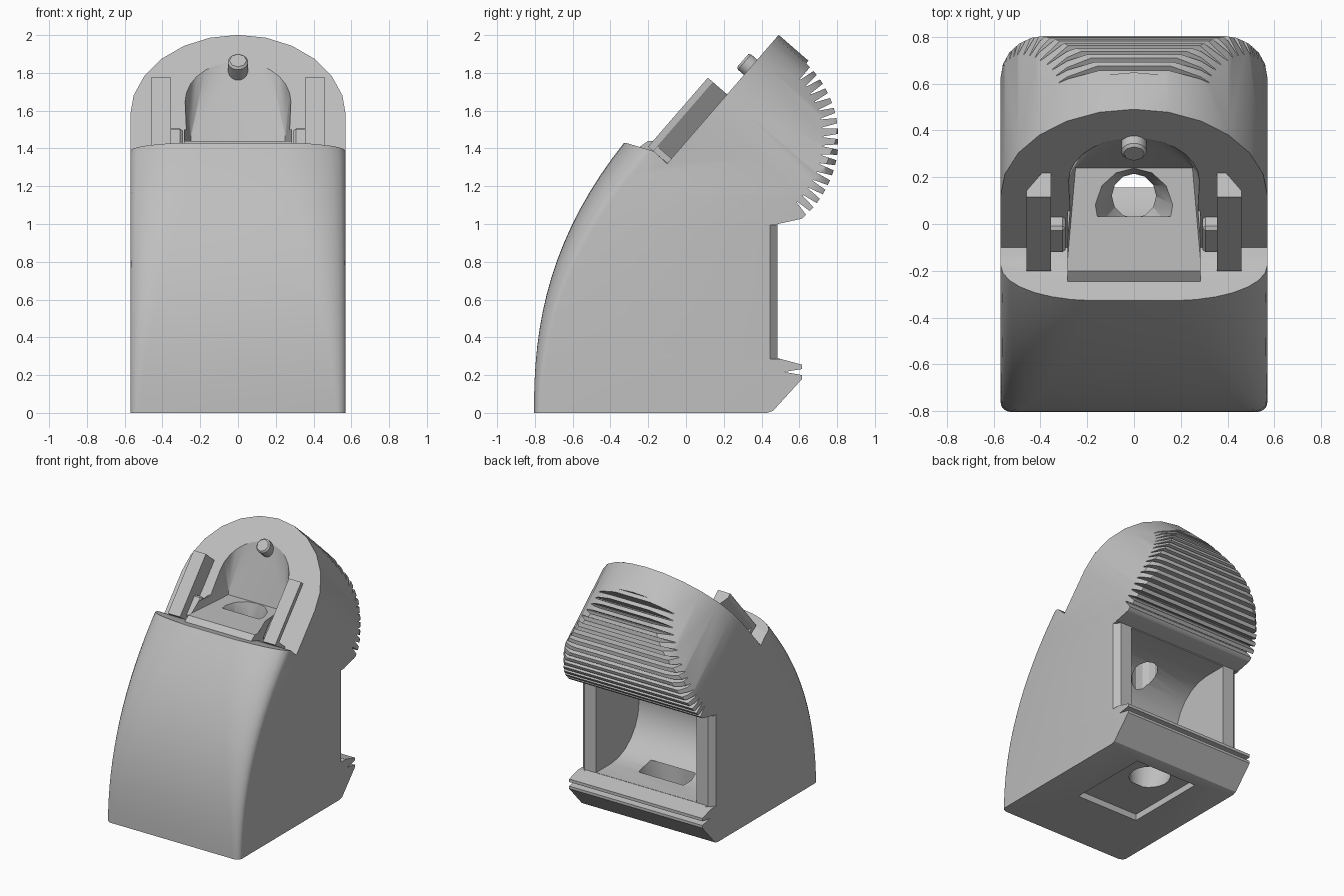
import bpy, bmesh
from math import sin, cos, pi, radians
from mathutils import Matrix, Vector

if "Cube" in bpy.data.objects:
    bpy.data.objects.remove(bpy.data.objects["Cube"])

grey = bpy.data.materials.new("plain grey")
grey.use_nodes = True
COLOUR = (0.52, 0.52, 0.52, 1)
grey.diffuse_color = COLOUR
grey.node_tree.nodes["Principled BSDF"].inputs["Base Color"].default_value = COLOUR

# Frames: side profiles run along x; the sloped frame lies on the tilted face;
# the rail frame runs cross-sections up that face
SIDE = Matrix(((0, 0, 1, 0), (1, 0, 0, 0), (0, 1, 0, 0), (0, 0, 0, 1)))
UP, OUT = Vector((0, 0.655, 0.755)), Vector((0, -0.755, 0.655))
SLOPE = Matrix(((1, 0, 0, 0), (0, UP.y, OUT.y, -0.10), (0, UP.z, OUT.z, 1.32), (0, 0, 0, 1)))
RAIL = Matrix(((1, 0, 0, 0), (0, OUT.y, UP.y, -0.10), (0, OUT.z, UP.z, 1.32), (0, 0, 0, 1)))
HALF = 0.57


def finish(name, bm):
    bmesh.ops.recalc_face_normals(bm, faces=bm.faces)
    mesh = bpy.data.meshes.new(name)
    bm.to_mesh(mesh)
    bm.free()
    mesh.materials.append(grey)
    ob = bpy.data.objects.new(name, mesh)
    bpy.context.collection.objects.link(ob)
    return ob


def loft(name, sections):
    bm = bmesh.new()
    rings = [[bm.verts.new(p) for p in s] for s in sections]
    n = len(rings[0])
    for a, b in zip(rings, rings[1:]):
        for i in range(n):
            bm.faces.new((a[i], a[(i + 1) % n], b[(i + 1) % n], b[i]))
    bm.faces.new(rings[0])
    bm.faces.new(rings[-1])
    return finish(name, bm)


def prism(name, outline, lo, hi, frame=Matrix()):
    return loft(name, [[frame @ Vector((a, b, c)) for a, b in outline] for c in (lo, hi)])


def box(name, x, y, z, frame=Matrix()):
    return prism(name, [(x[0], y[0]), (x[1], y[0]), (x[1], y[1]), (x[0], y[1])], *z, frame)


def hull(name, points):
    bm = bmesh.new()
    for p in points:
        bm.verts.new(p)
    res = bmesh.ops.convex_hull(bm, input=bm.verts)
    spare = {g for g in res["geom_interior"] + res["geom_unused"] if isinstance(g, bmesh.types.BMVert)}
    bmesh.ops.delete(bm, geom=list(spare), context="VERTS")
    return finish(name, bm)


def tube(name, start, end, r0, r1, sides):
    start, end = Vector(start), Vector(end)
    turn = (end - start).to_track_quat("Z", "Y")
    ring = [Vector((cos(2 * pi * i / sides), sin(2 * pi * i / sides), 0)) for i in range(sides)]
    return loft(name, [[p + turn @ (v * r) for v in ring] for p, r in ((start, r0), (end, r1))])


def apply_modifier(ob, mod):
    bpy.context.view_layer.objects.active = ob
    bpy.ops.object.modifier_apply(modifier=mod.name)


def combine(ob, other, operation):
    mod = ob.modifiers.new("cut", "BOOLEAN")
    mod.operation, mod.solver, mod.object = operation, "EXACT", other
    apply_modifier(ob, mod)
    bpy.data.objects.remove(other)


def soften(ob, width):
    mod = ob.modifiers.new("soft edges", "BEVEL")
    mod.width, mod.segments = width, 1
    apply_modifier(ob, mod)


# Side profile: base, back lip with groove, recessed back, ribbed round back, slope
profile = [(-1, 0), (0.43, 0), (0.46, 0.01), (0.615, 0.18), (0.615, 0.2), (0.52, 0.217),
           (0.615, 0.232), (0.615, 0.255), (0.485, 0.29), (0.485, 1.0), (0.6, 1.025)]
RIBS = 17
pitch = 95 / (RIBS - 0.5)
for i in range(RIBS):
    for part, r in ((0, 0.557), (0.5, 0.557), (0.7, 0.475), (0.8, 0.475)):
        if i == RIBS - 1 and part > 0.5:
            break
        a = radians(-49 + (i + part) * pitch)
        profile.append((0.25 + r * cos(a), 1.45 + r * sin(a)))
profile += [(0.72, 1.95), (0.62, 2.15), (-0.10, 1.32), (-0.17, 1.385), (-0.32, 1.43), (-1, 1.43)]
body = prism("body", profile, -0.7, 0.7, SIDE)

# Plan envelope: front curves back and its corners open up with height
sections = []
LEVELS = 16
for i in range(LEVELS + 2):
    t = min(i / LEVELS, 1)
    z = 2.4 if i > LEVELS else -0.01 + 1.45 * t
    front = -0.805 + 0.485 * t ** 2.4
    w, d = 0.05 + 0.34 * t ** 1.5, 0.04 + 0.15 * t ** 1.5
    half = []
    for k in range(8):
        a = k * pi / 14
        half.append((HALF - w + w * sin(a), front + d - d * cos(a)))
    for k in range(6):
        a = k * pi / 10
        half.append((HALF - 0.19 + 0.19 * cos(a), 0.63 + 0.175 * sin(a)))
    sections.append([(x, y, z) for x, y in half] + [(-x, y, z) for x, y in reversed(half)])
combine(body, loft("plan_envelope", sections), "INTERSECT")

# Arched head outline, square to the slope
R = HALF + 0.002
arch = [(R * cos(k * pi / 12), 0.33 + R * sin(k * pi / 12)) for k in range(13)]
arch += [(-R, -3), (R, -3)]
combine(body, prism("head_arch", arch, -3, 2, SLOPE), "INTERSECT")

# Pad with a chamfered front, then the arched pocket above it
FLOOR = 1.44
pad = [(-0.25, 1.3), (0.08, 1.3), (0.08, 1.5), (-0.2, 1.5), (-0.2, FLOOR), (-0.25, 1.405)]
combine(body, prism("pad", pad, -0.285, 0.285, SIDE), "UNION")
pocket = []
for s in (-1, 1):
    pocket += [(s * 0.29, -0.22, FLOOR), (s * 0.29, -0.22, 1.8), (s * 0.25, 0.24, FLOOR)]
for k in range(15):
    a = k * pi / 14
    z = 1.48 + 0.25 * sin(a)
    pocket.append((0.25 * cos(a), 0.24 + 0.15 * (z - FLOOR), z))
    for n in (0, 0.25):
        pocket.append(SLOPE @ Vector((0.28 * cos(a), 0.435 + 0.28 * sin(a), n)))
combine(body, hull("pocket", pocket), "DIFFERENCE")

# Funnel and passage down into the rear cavity
combine(body, tube("funnel", (0, 0.08, 1.45), (0, 0.12, 1.26), 0.17, 0.09, 12), "DIFFERENCE")
combine(body, tube("passage", (0, 0.12, 1.32), (0, 0.12, 0.7), 0.095, 0.095, 12), "DIFFERENCE")

# Rear cavity with a rounded inner wall, and chamfered outer corners on its posts
cavity = [(0.9, 0.995), (0.9, 0.292)]
for k in range(13):
    a = radians(-90 - 15 * k)
    cavity.append((0.3 + 0.34 * cos(a), 0.642 + 0.35 * sin(a)))
combine(body, prism("cavity", cavity, -0.43, 0.43, SIDE), "DIFFERENCE")
for s in (-1, 1):
    corner = [(s * 0.58, 0.435), (s * 0.58, 0.5), (s * 0.515, 0.5)]
    combine(body, prism("post_chamfer", corner, 0.285, 0.995), "DIFFERENCE")

# Tapered hole in the cavity floor and the shallow pocket in the underside
combine(body, tube("floor_hole", (0, 0.23, 0.31), (0, 0.16, 0.02), 0.205, 0.14, 20), "DIFFERENCE")
combine(body, box("under_pocket", (-0.27, 0.27), (-0.3, 0.36), (-0.1, 0.05)), "DIFFERENCE")

# Side brackets: overhanging rails with end caps and inner feet
parts = [body]
for s, side in ((1, "left"), (-1, "right")):
    section = [(s * 0.355, -0.03), (s * 0.375, -0.03), (s * 0.46, 0.1), (s * 0.46, 0.135), (s * 0.355, 0.135)]
    parts.append(prism(side + "_bracket", section, 0.0, 0.485, RAIL))
    xs = sorted((s * 0.357, s * 0.458))
    parts.append(box(side + "_bracket_end", xs, (0.002, 0.035), (-0.03, 0.133), SLOPE))
    foot = box(side + "_bracket_foot", sorted((s * 0.292, s * 0.37)), (0.03, 0.2), (-0.03, 0.065), SLOPE)
    soften(foot, 0.014)
    parts.append(foot)

# Locating pin at the top of the pocket
pin = tube("pin", SLOPE @ Vector((0, 0.675, -0.15)), SLOPE @ Vector((0, 0.675, 0.055)), 0.058, 0.058, 8)
soften(pin, 0.012)
parts.append(pin)

bpy.ops.object.select_all(action="DESELECT")
for ob in parts:
    ob.select_set(True)
bpy.context.view_layer.objects.active = body
bpy.ops.object.shade_smooth_by_angle(angle=radians(28))
